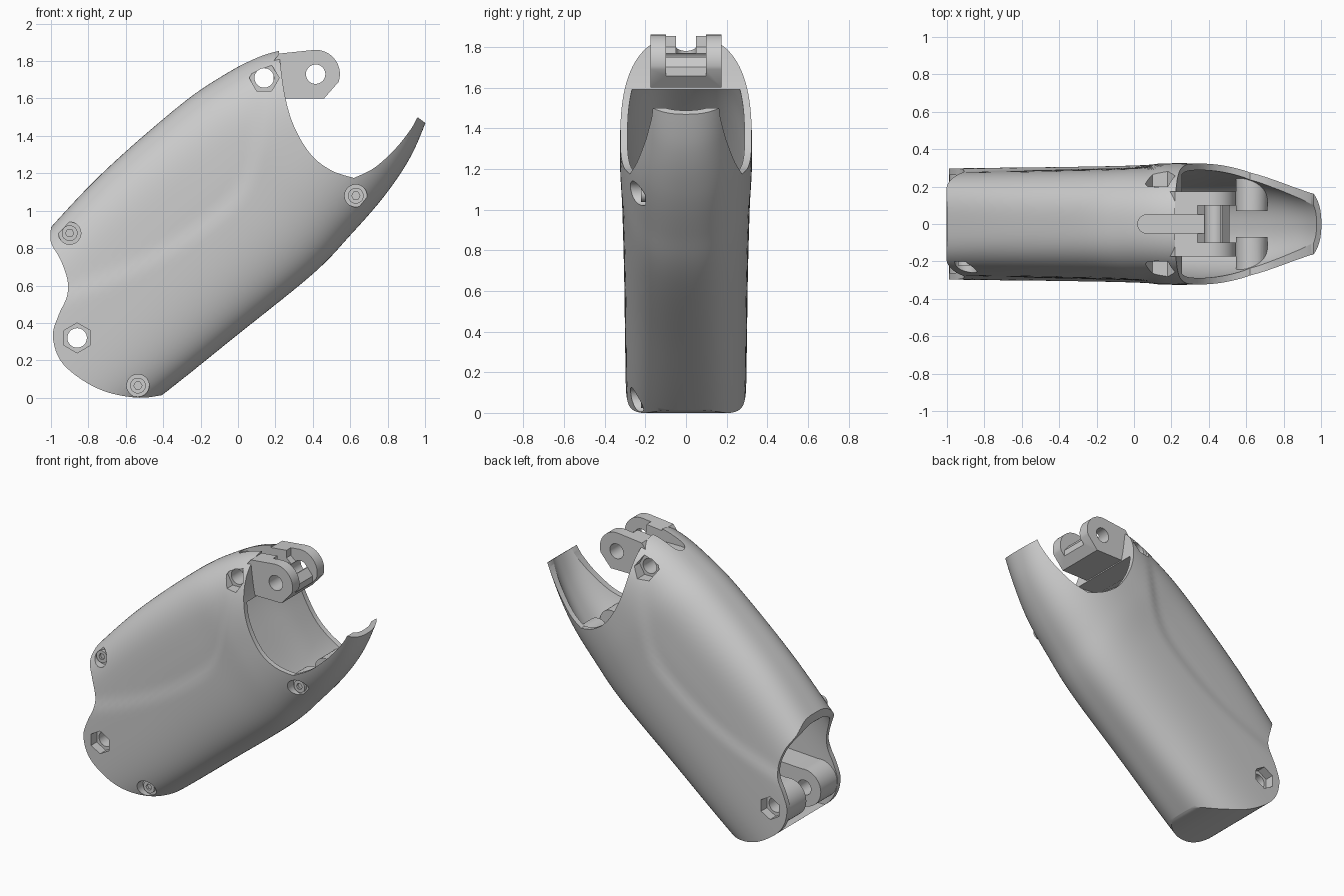
import bpy, bmesh, math

if "Cube" in bpy.data.objects:
    bpy.data.objects.remove(bpy.data.objects["Cube"])

C, S = math.cos(math.radians(40)), math.sin(math.radians(40))   # long axis of the shell


def catmull(pts, n):
    """Smooth list of tuples passing through all given points."""
    p = [pts[0]] + list(pts) + [pts[-1]]
    out = []
    for i in range(1, len(p) - 2):
        for k in range(n):
            u = k / n
            out.append(tuple(0.5 * (2*b + (c - a)*u + (2*a - 5*b + 4*c - d)*u*u + (3*b - a - 3*c + d)*u**3)
                             for a, b, c, d in zip(p[i-1], p[i], p[i+1], p[i+2])))
    return out + [tuple(pts[-1])]


def make(name, bm):
    bmesh.ops.recalc_face_normals(bm, faces=bm.faces)
    me = bpy.data.meshes.new(name)
    bm.to_mesh(me)
    bm.free()
    ob = bpy.data.objects.new(name, me)
    bpy.context.collection.objects.link(ob)
    return ob


def loft(name, rings):
    bm = bmesh.new()
    vs = [[bm.verts.new(p) for p in r] for r in rings]
    n = len(vs[0])
    for a, b in zip(vs, vs[1:]):
        for i in range(n):
            bm.faces.new((a[i], a[(i+1) % n], b[(i+1) % n], b[i]))
    bm.faces.new(vs[0])
    bm.faces.new(vs[-1])
    return make(name, bm)


def prism(name, pts, y0, y1):
    return loft(name, [[(x, y, z) for x, z in pts] for y in (y0, y1)])


def arc(x, z, r, a0=0, a1=360, n=32):
    full = abs(a1 - a0) == 360
    return [(x + r*math.cos(math.radians(a0 + (a1-a0)*i/(n if full else n-1))),
             z + r*math.sin(math.radians(a0 + (a1-a0)*i/(n if full else n-1)))) for i in range(n)]


def boolean(ob, cutter, op='DIFFERENCE', keep=False):
    m = ob.modifiers.new("b", 'BOOLEAN')
    m.operation, m.object, m.solver = op, cutter, 'EXACT'
    bpy.context.view_layer.objects.active = ob
    bpy.ops.object.modifier_apply(modifier=m.name)
    if not keep:
        bpy.data.objects.remove(cutter)


def clamp(v):
    v = max(0, min(1, v))
    return v*v*(3 - 2*v)


# stations along the axis: position, lower edge, upper edge, half width, squareness
STATIONS = [(-.75, .30, 1.26, .295, 3.4), (-.3, .272, 1.325, .30, 3.2), (.2, .26, 1.385, .305, 3),
            (.73, .25, 1.398, .315, 2.8), (1.02, .28, 1.375, .325, 2.6), (1.3, .325, 1.31, .312, 2.5),
            (1.55, .4, 1.16, .262, 2.4), (1.8, .53, .98, .22, 2.4)]


def tube(name, inset, crease, ring=112):
    rings = []
    for s, lo, hi, w, n in catmull(STATIONS, 9):
        lo, hi, w = lo + inset, hi - inset, w - inset
        row = []
        for i in range(ring):
            a = 2*math.pi*i/ring
            ca, sa = math.cos(a), math.sin(a)
            r = (abs(ca)**n + abs(sa)**n)**(-1/n)
            t, y = (lo+hi)/2 + (hi-lo)/2*r*ca, w*r*sa
            # soft curved step on both flanks
            tc = .80 + (.226 if s < .6 else 1.28)*(s - .6)**2
            y *= 1 - crease*clamp((t - tc + .03)/.1)*clamp((1.3 - t)/.3)
            row.append((s*C - t*S, y, s*S + t*C))
        rings.append(row)
    return loft(name, rings)


# outer body trimmed by the side outline
upper_cut = catmull([(.22, 1.84), (.25, 1.62), (.30, 1.45), (.39, 1.30), (.50, 1.215), (.62, 1.175)], 6)
lip_cut = catmull([(.62, 1.175), (.73, 1.23), (.84, 1.33), (.92, 1.43), (.96, 1.50)], 6)[1:]
low_end = catmull([(-.40, .015), (-.53, .0), (-.70, .03), (-.84, .10), (-.95, .20), (-.99, .33), (-.96, .44),
                   (-.915, .54), (-.912, .63), (-.95, .74), (-1.0, .83), (-1.0, .91)], 5)
outline = ([(.215, 2.1)] + upper_cut + lip_cut + [(1.0, 1.47), (1.15, 1.36), (1.15, .7), (-.2, -.2)]
           + low_end + [(-1.0, 2.1)])
shell = tube("limb_shell", 0, .045)
boolean(shell, prism("trim", outline, -.6, .6), 'INTERSECT')

# hollow, leaving the bottom wall, the solid top end, hinge lugs and screw bosses
HINGES = [(-.86, .32, 90), (.14, 1.71, 0)]
SCREWS = [(-.90, .88), (-.535, .065), (.63, 1.08)]
cavity = tube("cavity", .035, 0)
boolean(cavity, prism("room", [(-1.3, .14), (-.84, .14), (-.7, .08), (-.55, .055), (1.4, .05), (1.4, 1.59),
                               (.1, 1.59), (0, 1.65), (0, 2.2), (-1.3, 2.2)], -.6, .6), 'INTERSECT')
lug = arc(-.86, .32, .128, 80, 250, 20) + [(-.62, .12), (-.5, .3), (-.55, .46)]
for sy in (-1, 1):
    boolean(cavity, prism("lug", lug, sy*.08, sy*.5))
    for x, z in SCREWS:
        boolean(cavity, prism("boss", arc(x, z, .085), sy*.07, sy*.5))
boolean(shell, cavity)

# pin holes with hexagonal nut pockets, screw counterbores on the front
for x, z, rot in HINGES:
    boolean(shell, prism("pin_hole", arc(x, z, .052), -.6, .6))
    floor = .2 if x > 0 else .235
    for sy in (-1, 1):
        boolean(shell, prism("nut_pocket", arc(x, z, .08, rot, rot + 360, 6), sy*floor, sy*.6))
for x, z in SCREWS:
    boolean(shell, prism("counterbore", arc(x, z, .06), -.2, -.6))

# clevis at the upper end
cheek = ([(.19, 1.6), (.19, 1.80), (.22, 1.84)] + arc(.415, 1.73, .13, 95, -18, 16) + [(.46, 1.6)])
hinge = prism("top_hinge", cheek, -.175, .175)
gap = [(.34, 2), (.34, 1.80), (.40, 1.75), (.47, 1.75), (.51, 1.70), (.51, 1.5), (.7, 1.5), (.7, 2)]
boolean(hinge, prism("gap", gap, -.098, .098))
boolean(hinge, prism("pin_hole", arc(.415, 1.73, .052), -.6, .6))

# round-ended groove running over the top of shell and clevis
slot_pts = arc(.07, 0, .05, 90, 270, 14) + [(.45, -.05), (.45, .05)]
slot = loft("slot", [[(x, y, z) for x, y in slot_pts] for z in (1.77, 2.1)])
boolean(shell, slot, keep=True)
boolean(hinge, slot)

# socket-head screws
parts = [shell, hinge]
for i, (x, z) in enumerate(SCREWS):
    screw = prism("screw_%d" % (i + 1), arc(x, z, .042), -.19, -.222)
    boolean(screw, prism("socket", arc(x, z, .022, 0, 360, 6), -.205, -.3))
    parts.append(screw)

bpy.ops.object.select_all(action='DESELECT')
for ob in parts:
    ob.select_set(True)
bpy.context.view_layer.objects.active = shell
bpy.ops.object.shade_smooth_by_angle(angle=math.radians(30))
